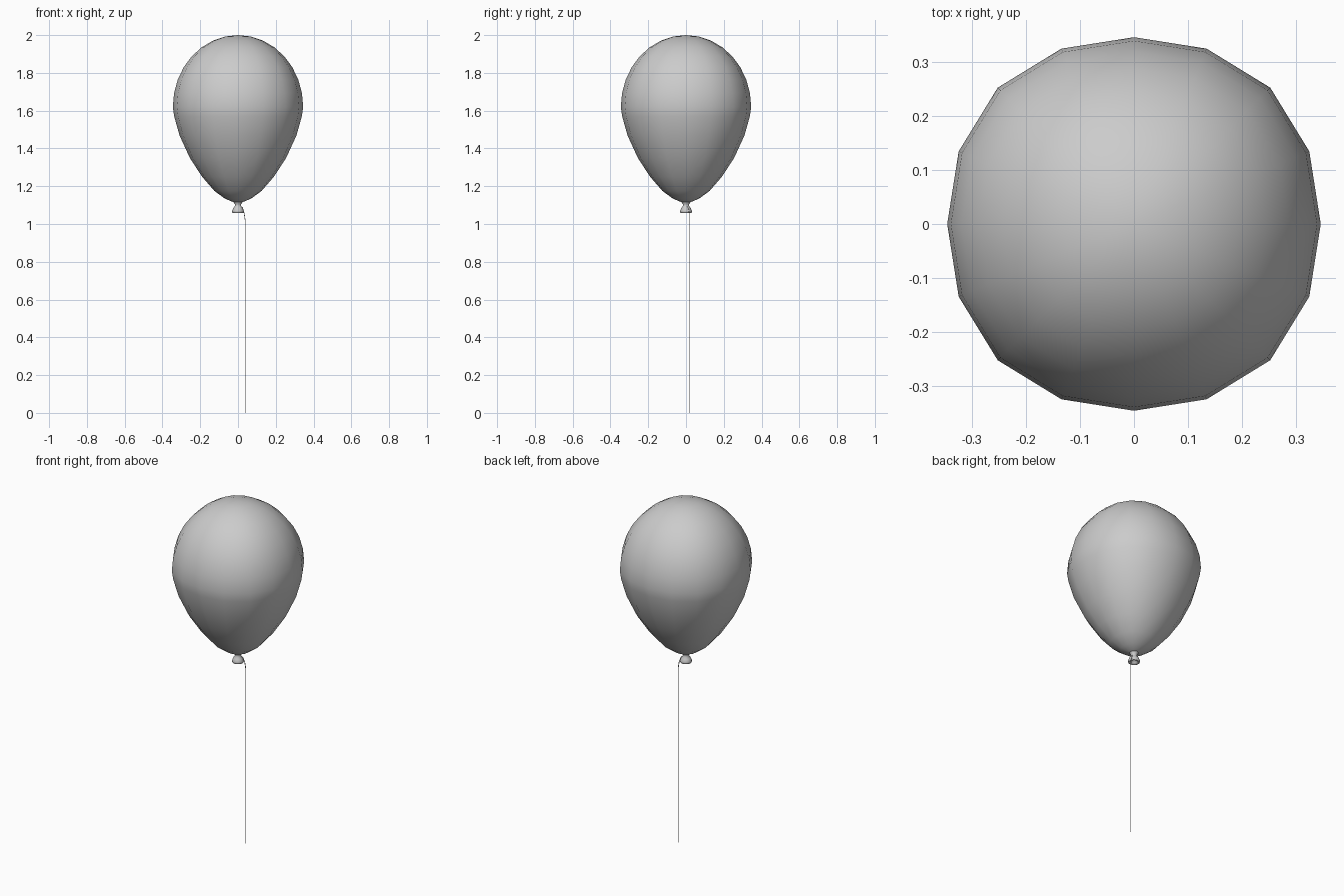
import bpy, bmesh, math

if "Cube" in bpy.data.objects:
    bpy.data.objects.remove(bpy.data.objects["Cube"])


def lathe(name, profile, sides, square=0.0, smooth=True):
    """Spin (radius, z) points around z; square bulges the diagonals a little."""
    bm = bmesh.new()
    rings = []
    for r, z in profile:
        if r == 0:
            rings.append([bm.verts.new((0, 0, z))])
            continue
        ring = []
        for i in range(sides):
            a = 2 * math.pi * i / sides
            k = r * (1 + square * (1 - math.cos(4 * a)))
            ring.append(bm.verts.new((k * math.cos(a), k * math.sin(a), z)))
        rings.append(ring)
    for lo, hi in zip(rings, rings[1:]):
        for i in range(sides):
            j = (i + 1) % sides
            if len(lo) == 1:
                bm.faces.new((lo[0], hi[j], hi[i]))
            elif len(hi) == 1:
                bm.faces.new((lo[i], lo[j], hi[0]))
            else:
                bm.faces.new((lo[i], lo[j], hi[j], hi[i]))
    bmesh.ops.recalc_face_normals(bm, faces=bm.faces)
    mesh = bpy.data.meshes.new(name)
    bm.to_mesh(mesh)
    bm.free()
    for p in mesh.polygons:
        p.use_smooth = smooth
    obj = bpy.data.objects.new(name, mesh)
    bpy.context.collection.objects.link(obj)
    return obj


# Balloon: teardrop lower half, rounded dome above
lower = [(0, 1.11), (0.03, 1.118), (0.07, 1.135), (0.125, 1.175), (0.19, 1.25),
         (0.255, 1.35), (0.31, 1.47), (0.338, 1.57)]
dome = [(0.345 * math.cos(t), 1.62 + 0.38 * math.sin(t))
        for t in (math.pi / 2 * i / 8 for i in range(8))]
lathe("balloon", lower + dome + [(0, 2.0)], 16, 0.016)

# Knot: pinched neck flaring to a lip, hollow underneath
lathe("knot", [(0, 1.085), (0.018, 1.068), (0.025, 1.058), (0.031, 1.06), (0.031, 1.07),
               (0.025, 1.085), (0.016, 1.096), (0.017, 1.105), (0.026, 1.12)], 16)

# String: thin cord hanging from the knot
curve = bpy.data.curves.new("string", 'CURVE')
curve.dimensions = '3D'
curve.bevel_depth = 0.002
curve.bevel_resolution = 0
curve.use_fill_caps = True
path = [(0.012, 0.004, 1.096), (0.024, 0.012, 1.085), (0.033, 0.017, 1.055),
        (0.038, 0.018, 1.02), (0.038, 0.018, 0.0)]
spline = curve.splines.new('POLY')
spline.points.add(len(path) - 1)
for pt, co in zip(spline.points, path):
    pt.co = (*co, 1)
bpy.context.collection.objects.link(bpy.data.objects.new("string", curve))
